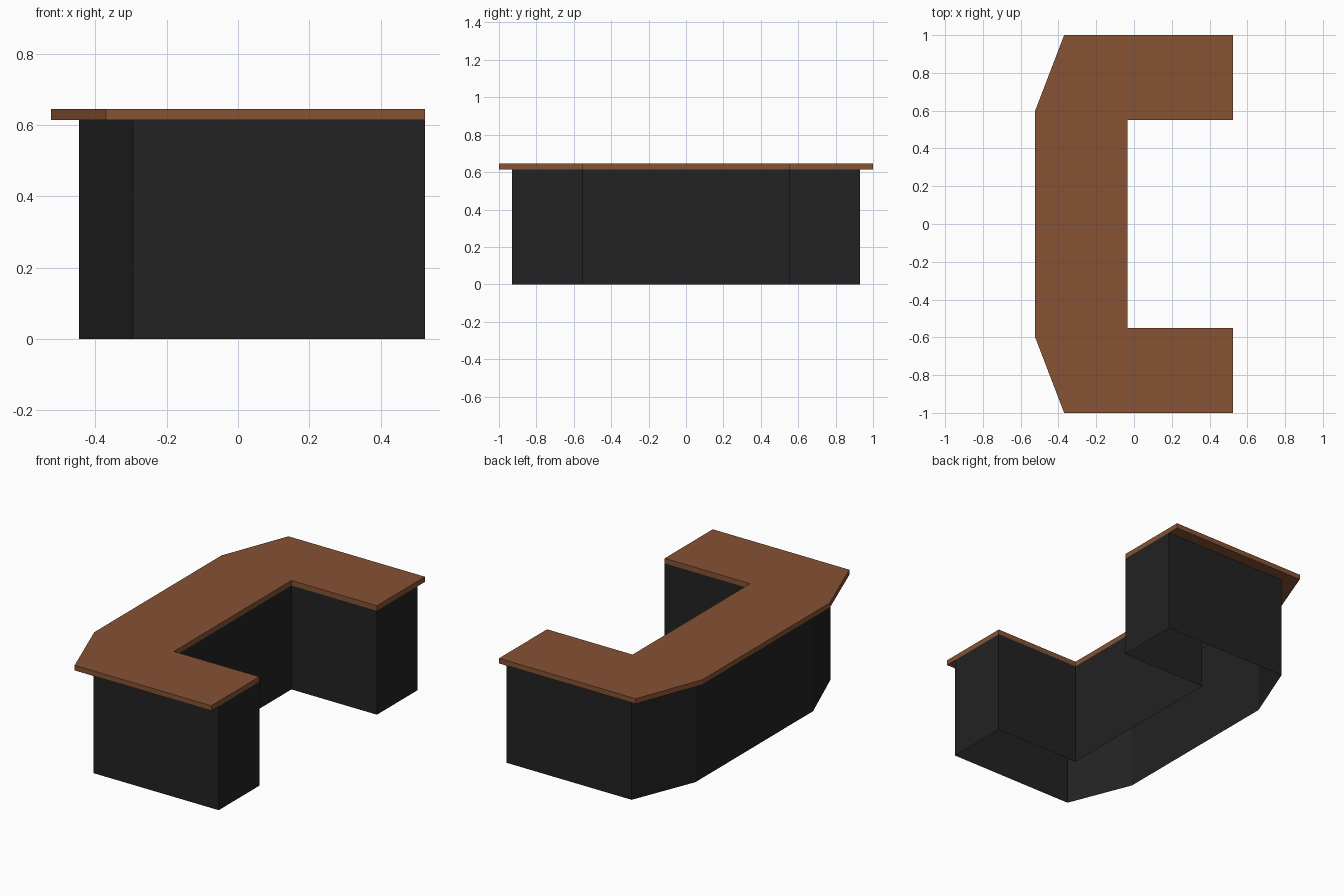
import bpy
import bmesh

cube = bpy.data.objects.get("Cube")
if cube:
    bpy.data.objects.remove(cube)


def material(name, color):
    mat = bpy.data.materials.new(name)
    mat.use_nodes = True
    mat.diffuse_color = color
    mat.node_tree.nodes["Principled BSDF"].inputs["Base Color"].default_value = color
    return mat


def extruded_outline(name, half, z0, z1, mat, capped):
    """Mirror half an outline across y = 0 and raise it from z0 to z1."""
    outline = half + [(x, -y) for x, y in reversed(half)]
    bm = bmesh.new()
    low = [bm.verts.new((x, y, z0)) for x, y in outline]
    high = [bm.verts.new((x, y, z1)) for x, y in outline]
    for i in range(len(outline)):
        j = (i + 1) % len(outline)
        bm.faces.new((low[i], low[j], high[j], high[i]))
    if capped:
        bm.faces.new(low[::-1])
        bm.faces.new(high)
    mesh = bpy.data.meshes.new(name)
    bm.to_mesh(mesh)
    bm.free()
    mesh.materials.append(mat)
    obj = bpy.data.objects.new(name, mesh)
    bpy.context.collection.objects.link(obj)
    return obj


wood = material("brown wood", (0.24, 0.084, 0.034, 1))
panel = material("black panel", (0.016, 0.016, 0.016, 1))

# Shared inner edge of the U shape, at the end of one arm
END, INNER, ARM = 0.525, -0.035, 0.55
TOP_Z = 0.615

# Hollow counter walls, open underneath
walls = [(INNER, ARM), (END, ARM), (END, 0.93), (-0.295, 0.93), (-0.447, 0.55)]
extruded_outline("counter_walls", walls, 0, TOP_Z, panel, False)

# Overhanging worktop slab
slab = [(INNER, ARM), (END, ARM), (END, 1), (-0.37, 1), (-0.525, 0.595)]
extruded_outline("worktop", slab, TOP_Z, 0.645, wood, True)
